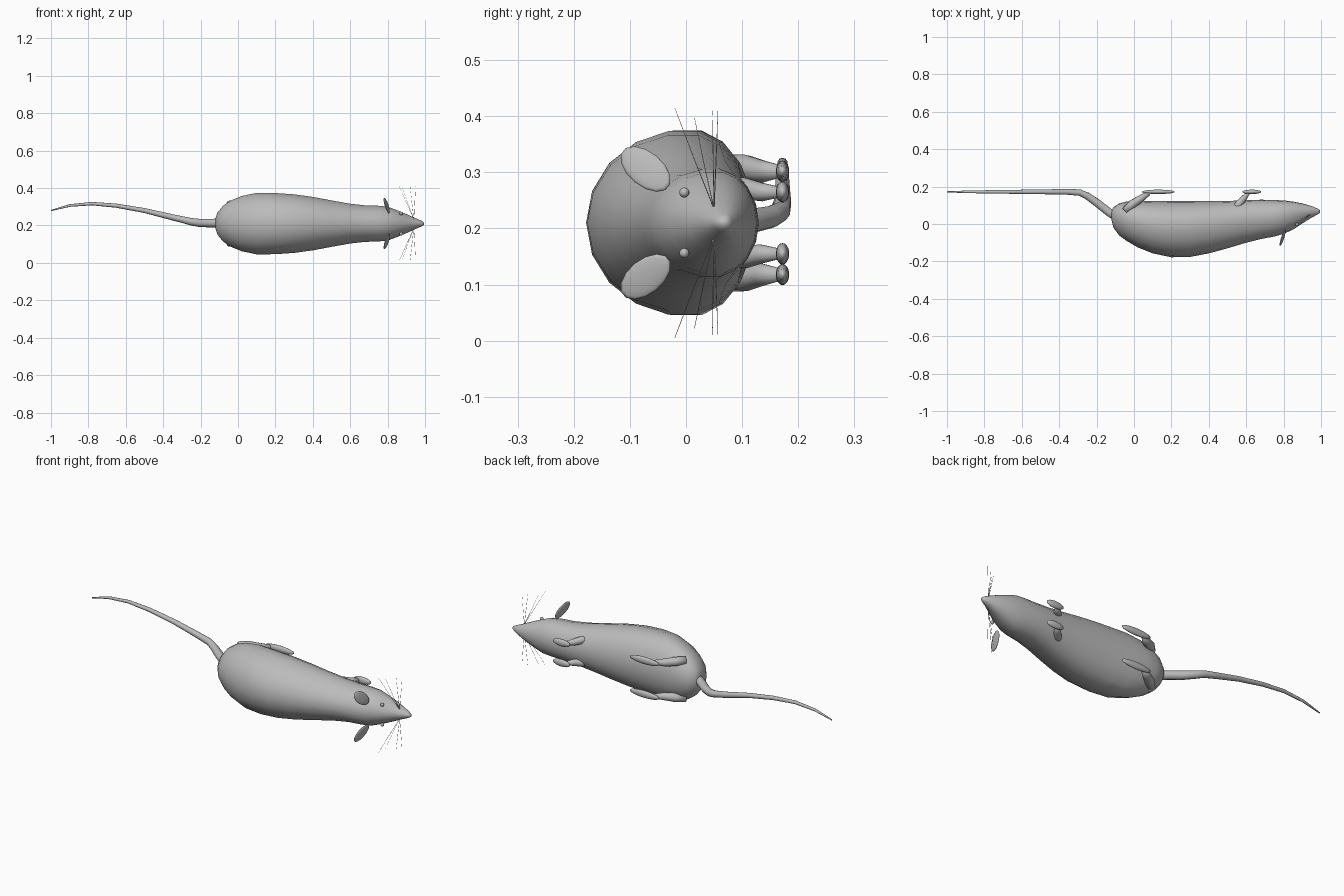
import bpy
import bmesh
from math import cos, sin, pi
from mathutils import Vector, Matrix

MID = 0.21      # height of the mirror plane between the two sides
SEGMENTS = 18

if "Cube" in bpy.data.objects:
    bpy.data.objects.remove(bpy.data.objects["Cube"])

fur = bpy.data.materials.new("grey fur")
fur.use_nodes = True
GREY = (0.5, 0.5, 0.5, 1)
fur.diffuse_color = GREY
fur.node_tree.nodes["Principled BSDF"].inputs["Base Color"].default_value = GREY


def finish(name, bm):
    """Turn a bmesh into a smooth shaded object."""
    bmesh.ops.recalc_face_normals(bm, faces=bm.faces)
    for face in bm.faces:
        face.smooth = True
    mesh = bpy.data.meshes.new(name)
    bm.to_mesh(mesh)
    bm.free()
    mesh.materials.append(fur)
    obj = bpy.data.objects.new(name, mesh)
    bpy.context.collection.objects.link(obj)
    return obj


def skin(bm, rings):
    """Join rings of points into a closed tube."""
    loops = [[bm.verts.new(p) for p in ring] for ring in rings]
    count = len(loops[0])
    for a, b in zip(loops, loops[1:]):
        for i in range(count):
            j = (i + 1) % count
            bm.faces.new((a[i], a[j], b[j], b[i]))
    bm.faces.new(loops[0])
    bm.faces.new(loops[-1])


def tube(name, points, sides=10):
    """Tapered tube through (x, y, z, radius) points."""
    bm = bmesh.new()
    centres = [Vector(p[:3]) for p in points]
    rings = []
    for i, centre in enumerate(centres):
        along = centres[min(i + 1, len(centres) - 1)] - centres[max(i - 1, 0)]
        u = along.cross(Vector((0.1, 0.3, 1))).normalized()
        v = along.normalized().cross(u)
        turns = [2 * pi * k / sides for k in range(sides)]
        rings.append([centre + points[i][3] * (u * cos(t) + v * sin(t)) for t in turns])
    skin(bm, rings)
    return finish(name, bm)


def ellipsoid(name, centre, axes, radii):
    """Ellipsoid whose local axes are the given directions."""
    bm = bmesh.new()
    bmesh.ops.create_uvsphere(bm, u_segments=14, v_segments=9, radius=1)
    turn = Matrix(axes).transposed().to_4x4()
    place = Matrix.Translation(centre) @ turn @ Matrix.Diagonal((*radii, 1))
    bmesh.ops.transform(bm, matrix=place, verts=bm.verts)
    return finish(name, bm)


# Body and head: x, back edge, belly edge, half width
stations = [
    (-.12, .02, .07, .03), (-.11, -.02, .09, .06), (-.08, -.06, .11, .097),
    (-.04, -.09, .12, .125), (.02, -.125, .125, .15), (.1, -.157, .123, .167),
    (.2, -.178, .122, .166), (.3, -.176, .122, .159), (.4, -.157, .122, .145),
    (.5, -.13, .123, .126), (.6, -.1, .127, .108), (.68, -.08, .13, .099),
    (.75, -.067, .128, .097), (.8, -.053, .126, .092), (.85, -.03, .12, .073),
    (.9, .003, .11, .052), (.95, .034, .096, .029), (.98, .05, .083, .016),
    (.995, .06, .075, .006)]
rings = []
for x, back, belly, half in stations:
    widest = back + 0.59 * (belly - back)
    ring = []
    for k in range(SEGMENTS):
        t = 2 * pi * k / SEGMENTS
        reach = belly - widest if cos(t) > 0 else widest - back
        ring.append((x, widest + reach * cos(t), MID + half * sin(t)))
    rings.append(ring)
bm = bmesh.new()
skin(bm, rings)
finish("body", bm)

# Tail
tube("tail", [
    (-.08, .03, .215, .024), (-.13, .06, .213, .023), (-.2, .115, .213, .022),
    (-.25, .15, .22, .02), (-.29, .168, .23, .018), (-.36, .172, .246, .016),
    (-.5, .172, .28, .013), (-.65, .172, .306, .011), (-.78, .172, .317, .009),
    (-.9, .172, .307, .007), (-1, .172, .28, .003)])

for side, label in ((1, "left"), (-1, "right")):
    # Ears: thin tilted discs
    long_axis = Vector((-.3, -.8, .65 * side)).normalized()
    cross_axis = Vector((0, .65, .8 * side)).normalized()
    thin_axis = long_axis.cross(cross_axis).normalized()
    cross_axis = thin_axis.cross(long_axis)
    ellipsoid(label + "_ear", (.795, -.072, MID + .096 * side),
              (long_axis, cross_axis, thin_axis), (.055, .031, .006))

    # Eyes
    ellipsoid(label + "_eye", (.872, -.003, MID + .054 * side),
              Matrix.Identity(3), (.01, .009, .009))

    # Legs and feet
    for name, start, knee, end, offset, thick, foot_x, foot_long in (
            ("hind", -.05, -.01, .08, .092, .024, .13, .09),
            ("front", .53, .56, .61, .055, .02, .63, .052)):
        z = MID + offset * side
        tube(f"{label}_{name}_leg", [
            (start, .07, z + .012 * side, thick * .8),
            (knee, .105, z + .006 * side, thick),
            ((knee + end) / 2, .135, z, thick * .85),
            (end, .165, z, thick * .5)])
        ellipsoid(f"{label}_{name}_foot", (foot_x, .172, z),
                  Matrix.Identity(3), (foot_long, .012, .019))

    # Whiskers
    for i, (x, y, reach) in enumerate((
            (.86, -.02, .205), (.88, .015, .188), (.92, .047, .2), (.95, .057, .2))):
        tube(f"{label}_whisker_{i + 1}", [
            (.94, .05, MID + .025 * side, .0009),
            ((.94 + x) / 2, (.05 + y) / 2, MID + reach * .55 * side, .0008),
            (x, y, MID + reach * side, .0004)], sides=4)
